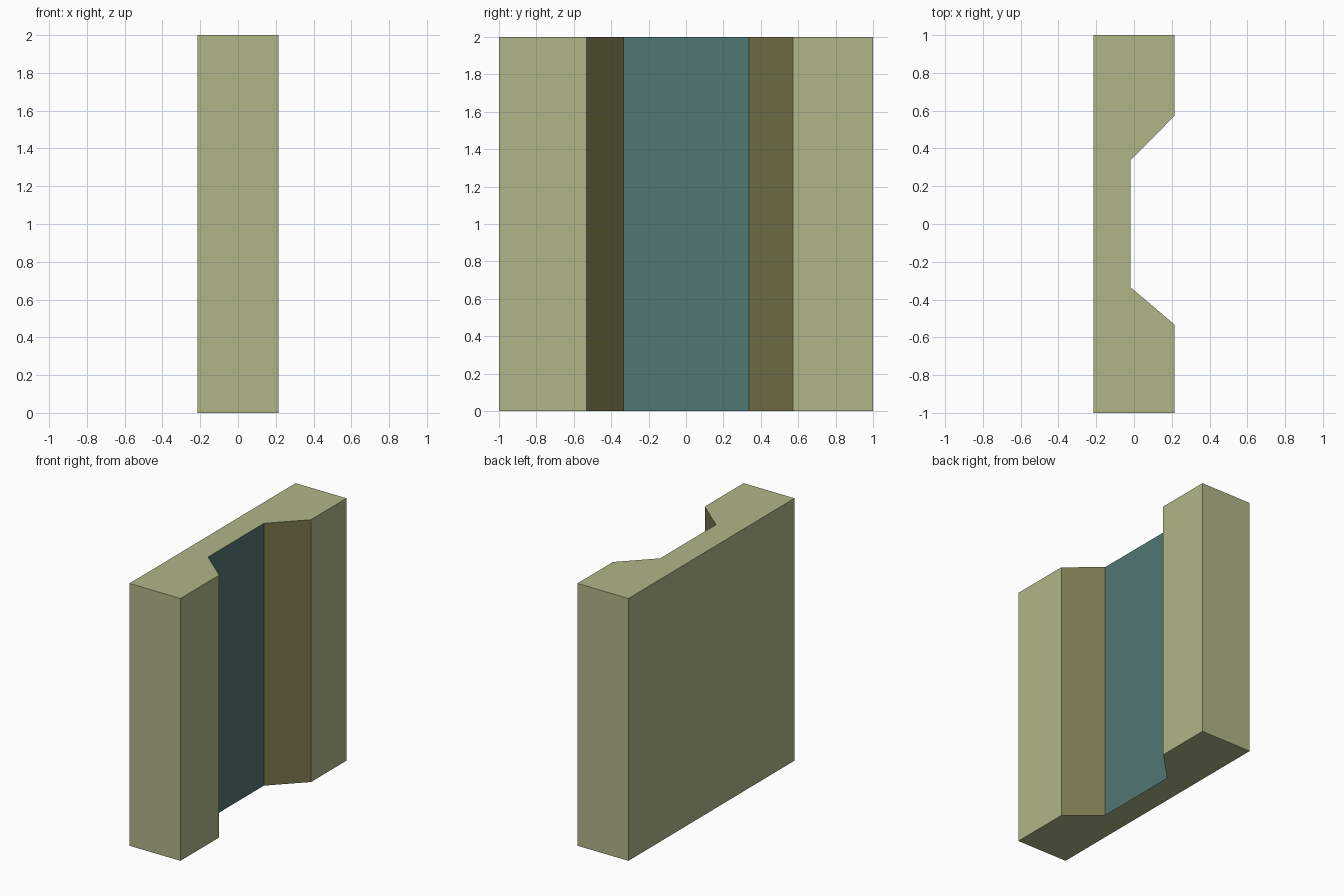
import bpy, bmesh

if "Cube" in bpy.data.objects:
    bpy.data.objects.remove(bpy.data.objects["Cube"])


def srgb(r, g, b):
    lin = [((c / 255 + 0.055) / 1.055) ** 2.4 for c in (r, g, b)]
    return (*lin, 1.0)


def material(name, rgb):
    m = bpy.data.materials.new(name)
    m.diffuse_color = srgb(*rgb)
    m.use_nodes = True
    m.node_tree.nodes["Principled BSDF"].inputs["Base Color"].default_value = m.diffuse_color
    return m


HEIGHT = 2.0

# Plan outline of the wall panel with its splayed recess on the +x side
outline = [(-0.215, -1), (0.215, -1), (0.215, -0.533), (-0.018, -0.335),
           (-0.018, 0.337), (0.215, 0.573), (0.215, 1), (-0.215, 1)]

bm = bmesh.new()
base = bm.faces.new([bm.verts.new((x, y, 0)) for x, y in outline])
extruded = bmesh.ops.extrude_face_region(bm, geom=[base])["geom"]
bmesh.ops.translate(bm, vec=(0, 0, HEIGHT),
                    verts=[v for v in extruded if isinstance(v, bmesh.types.BMVert)])
bmesh.ops.recalc_face_normals(bm, faces=bm.faces)

# Splayed sides are brown, the recess floor is teal, all else is sage
for f in bm.faces:
    n, c = f.normal, f.calc_center_median()
    if 0.1 < abs(n.x) < 0.95:
        f.material_index = 1
    elif n.x > 0.95 and c.x < 0.1:
        f.material_index = 2

mesh = bpy.data.meshes.new("recessed_wall_panel")
bm.to_mesh(mesh)
bm.free()
for name, rgb in (("sage", (176, 182, 136)), ("brown", (122, 117, 77)),
                  ("teal", (81, 119, 115))):
    mesh.materials.append(material(name, rgb))
panel = bpy.data.objects.new("recessed_wall_panel", mesh)
bpy.context.collection.objects.link(panel)
